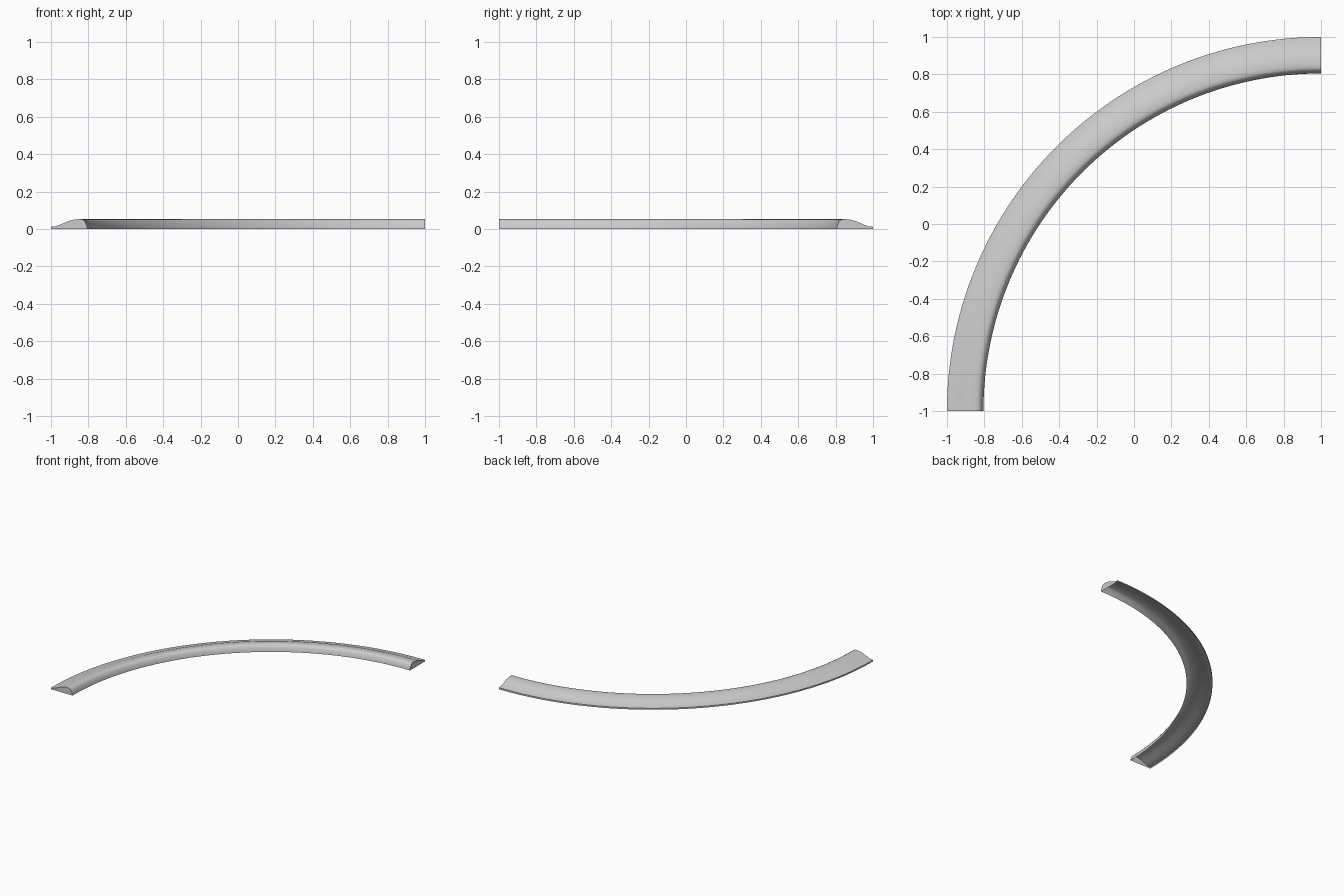
import bpy, bmesh, math

if "Cube" in bpy.data.objects:
    bpy.data.objects.remove(bpy.data.objects["Cube"])

# Cross-section of the curved trim: (radius, height), outer edge to inner edge
PROFILE = [(2.0, 0.0), (2.0, 0.012), (1.975, 0.015), (1.95, 0.024),
           (1.925, 0.035), (1.90, 0.045), (1.875, 0.051), (1.85, 0.053),
           (1.834, 0.052), (1.823, 0.046), (1.815, 0.034), (1.808, 0.017),
           (1.805, 0.0)]
CENTRE = (1.0, -1.0)
STEPS = 64

bm = bmesh.new()

# Sweep the profile through a quarter turn, leaving the underside open
rings = []
for i in range(STEPS + 1):
    a = math.pi / 2 + math.pi / 2 * i / STEPS
    rings.append([bm.verts.new((CENTRE[0] + r * math.cos(a),
                                CENTRE[1] + r * math.sin(a), z))
                  for r, z in PROFILE])
for a, b in zip(rings, rings[1:]):
    for j in range(len(PROFILE) - 1):
        bm.faces.new((a[j], a[j + 1], b[j + 1], b[j]))

# Flat caps at both ends
bm.faces.new(rings[0][::-1])
bm.faces.new(rings[-1])

# Point the outer surface upwards
bmesh.ops.recalc_face_normals(bm, faces=bm.faces)
if sum(f.normal.z * f.calc_area() for f in bm.faces) < 0:
    bmesh.ops.reverse_faces(bm, faces=bm.faces)

mesh = bpy.data.meshes.new("curved_trim")
bm.to_mesh(mesh)
bm.free()
trim = bpy.data.objects.new("curved_trim", mesh)
bpy.context.collection.objects.link(trim)
bpy.context.view_layer.objects.active = trim
trim.select_set(True)
bpy.ops.object.shade_smooth_by_angle(angle=math.radians(35))
